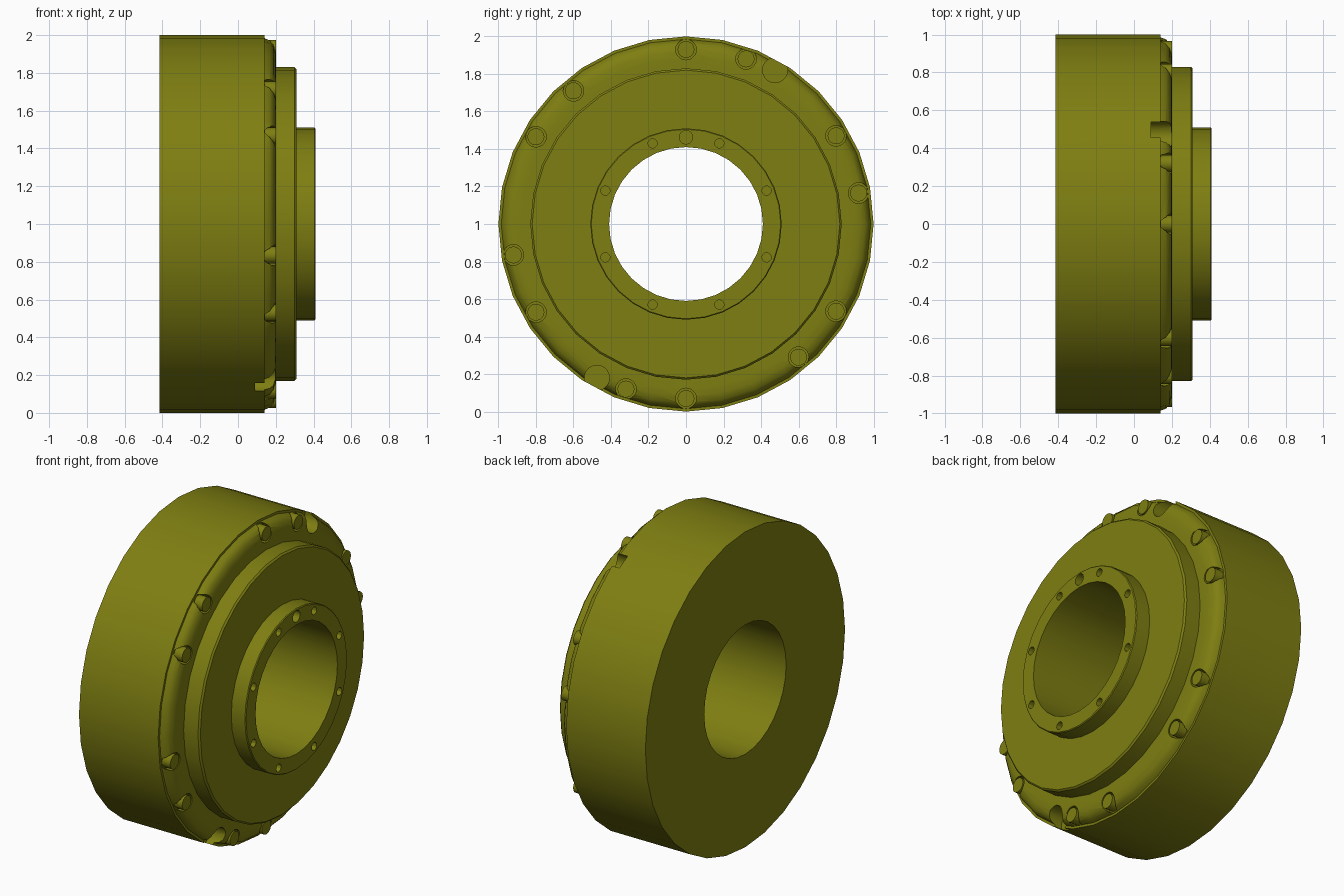
import bpy, bmesh, math
from mathutils import Matrix

if "Cube" in bpy.data.objects:
    bpy.data.objects.remove(bpy.data.objects["Cube"])

CZ = 1.0  # height of the wheel axis, which runs along x

olive = bpy.data.materials.new("olive_paint")
olive.diffuse_color = (0.21, 0.21, 0.006, 1)
olive.use_nodes = True
olive.node_tree.nodes["Principled BSDF"].inputs["Base Color"].default_value = olive.diffuse_color


def make_object(name, bm):
    bmesh.ops.recalc_face_normals(bm, faces=bm.faces[:])
    mesh = bpy.data.meshes.new(name)
    bm.to_mesh(mesh)
    bm.free()
    mesh.materials.append(olive)
    ob = bpy.data.objects.new(name, mesh)
    bpy.context.collection.objects.link(ob)
    return ob


def lathe(name, profile, sides):
    """Closed (x, radius) profile spun around the x axis."""
    bm = bmesh.new()
    rings = []
    for i in range(sides):
        a = 2 * math.pi * i / sides
        rings.append([bm.verts.new((x, r * math.cos(a), CZ + r * math.sin(a)))
                      for x, r in profile])
    n = len(profile)
    for i in range(sides):
        p, q = rings[i], rings[(i + 1) % sides]
        for j in range(n):
            k = (j + 1) % n
            bm.faces.new((p[j], p[k], q[k], q[j]))
    return make_object(name, bm)


def add_rod(bm, y, z, radius, x0, x1, sides=20):
    """Cylinder along x from x0 to x1."""
    mat = (Matrix.Translation(((x0 + x1) / 2, y, z))
           @ Matrix.Rotation(math.pi / 2, 4, 'Y'))
    bmesh.ops.create_cone(bm, cap_ends=True, segments=sides, radius1=radius,
                          radius2=radius, depth=x1 - x0, matrix=mat)


def smooth(ob):
    bpy.ops.object.select_all(action='DESELECT')
    ob.select_set(True)
    bpy.context.view_layer.objects.active = ob
    bpy.ops.object.shade_smooth_by_angle(angle=math.radians(30))


# Drum, rounded rim step, raised plate, hub collar and bore
drum = lathe("drum_housing", [
    (-0.415, 1.0), (0.14, 1.0), (0.14, 0.985), (0.168, 0.975),
    (0.187, 0.955), (0.198, 0.92), (0.20, 0.88), (0.20, 0.83),
    (0.30, 0.83), (0.31, 0.82), (0.31, 0.51), (0.405, 0.51),
    (0.41, 0.505), (0.41, 0.41), (-0.415, 0.41)], 32)

# Bolt positions around the rim; the second half mirrors the first through the axis
half = [(0, 0.93), (0.32, 0.88), (0.8, 0.47), (0.92, 0.165), (0.8, -0.465), (0.6, -0.71)]
bolts = half + [(-y, -z) for y, z in half]

# Cutters: bolt pockets, two rim notches, hub screw holes, filler hole
bm = bmesh.new()
for y, z in bolts:
    add_rod(bm, y, CZ + z, 0.055, 0.143, 0.3)
for s in (1, -1):
    add_rod(bm, s * 0.475, CZ + s * 0.82, 0.067, 0.09, 0.3)
for i in range(8):
    a = math.radians(22.5 + 45 * i)
    add_rod(bm, 0.465 * math.cos(a), CZ + 0.465 * math.sin(a), 0.025, 0.34, 0.5, 12)
add_rod(bm, 0, CZ + 0.462, 0.036, 0.36, 0.5, 16)
cutter = make_object("hole_cutter", bm)
cutter.hide_render = True

mod = drum.modifiers.new("holes", 'BOOLEAN')
mod.operation = 'DIFFERENCE'
mod.solver = 'EXACT'
mod.object = cutter
bpy.context.view_layer.objects.active = drum
drum.select_set(True)
bpy.ops.object.modifier_apply(modifier=mod.name)
bpy.data.objects.remove(cutter)
smooth(drum)

# Rim bolts standing in their pockets
bm = bmesh.new()
for y, z in bolts:
    add_rod(bm, y, CZ + z, 0.045, 0.12, 0.20)
smooth(make_object("rim_bolts", bm))
